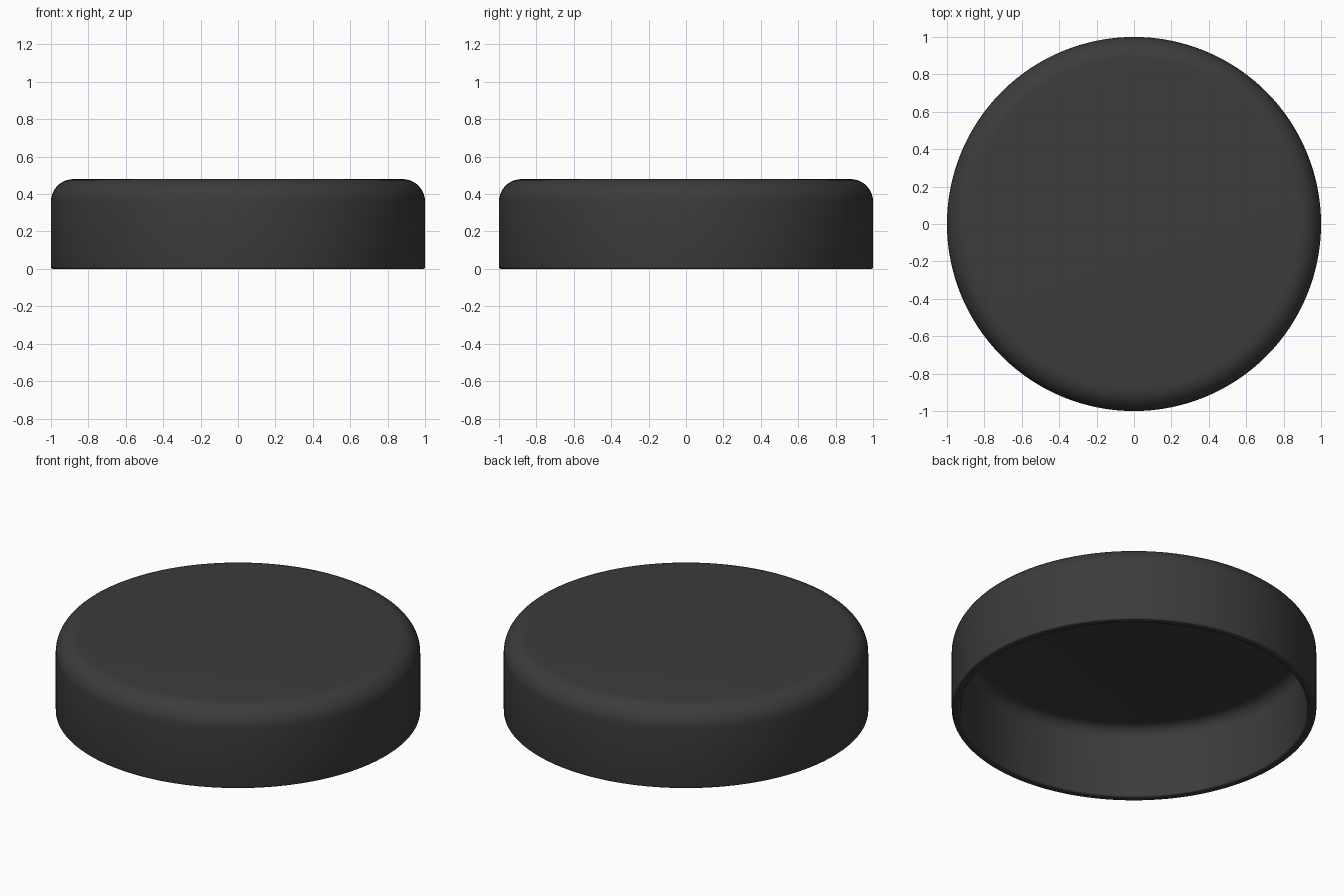
import bpy, bmesh
from math import sin, cos, pi, radians

if "Cube" in bpy.data.objects:
    bpy.data.objects.remove(bpy.data.objects["Cube"])

SEGMENTS = 128


def arc(cx, cz, r, a0, a1, n):
    """Points of an arc in the profile plane, angles in degrees."""
    return [(cx + r * cos(radians(a0 + (a1 - a0) * i / n)),
             cz + r * sin(radians(a0 + (a1 - a0) * i / n))) for i in range(n + 1)]


# Half section of the hollow lid: outer top, shoulder, rim, inner wall, ceiling
profile = [(0, 0.48)]
profile += arc(0.88, 0.36, 0.12, 90, 0, 10)       # outer shoulder
profile += arc(0.99, 0.01, 0.01, 0, -90, 3)       # outer rim edge
profile += arc(0.963, 0.01, 0.01, -90, -180, 3)   # inner rim edge
profile += arc(0.883, 0.36, 0.07, 0, 90, 8)       # inner shoulder
profile += [(0, 0.43)]

# Lathe the section around z
bm = bmesh.new()
verts = [bm.verts.new((x, 0, z)) for x, z in profile]
edges = [bm.edges.new(pair) for pair in zip(verts, verts[1:])]
bmesh.ops.spin(bm, geom=verts + edges, cent=(0, 0, 0), axis=(0, 0, 1),
               angle=2 * pi, steps=SEGMENTS, use_duplicate=False)
bmesh.ops.remove_doubles(bm, verts=bm.verts, dist=0.0001)
bmesh.ops.recalc_face_normals(bm, faces=bm.faces)

mesh = bpy.data.meshes.new("lid")
bm.to_mesh(mesh)
bm.free()
lid = bpy.data.objects.new("lid", mesh)
bpy.context.collection.objects.link(lid)

# Dark plastic
mat = bpy.data.materials.new("dark_plastic")
mat.diffuse_color = (0.047, 0.044, 0.043, 1)
mat.use_nodes = True
mat.node_tree.nodes["Principled BSDF"].inputs["Base Color"].default_value = mat.diffuse_color
mesh.materials.append(mat)

# Smooth shading
bpy.context.view_layer.objects.active = lid
lid.select_set(True)
bpy.ops.object.shade_smooth_by_angle(angle=radians(35))
